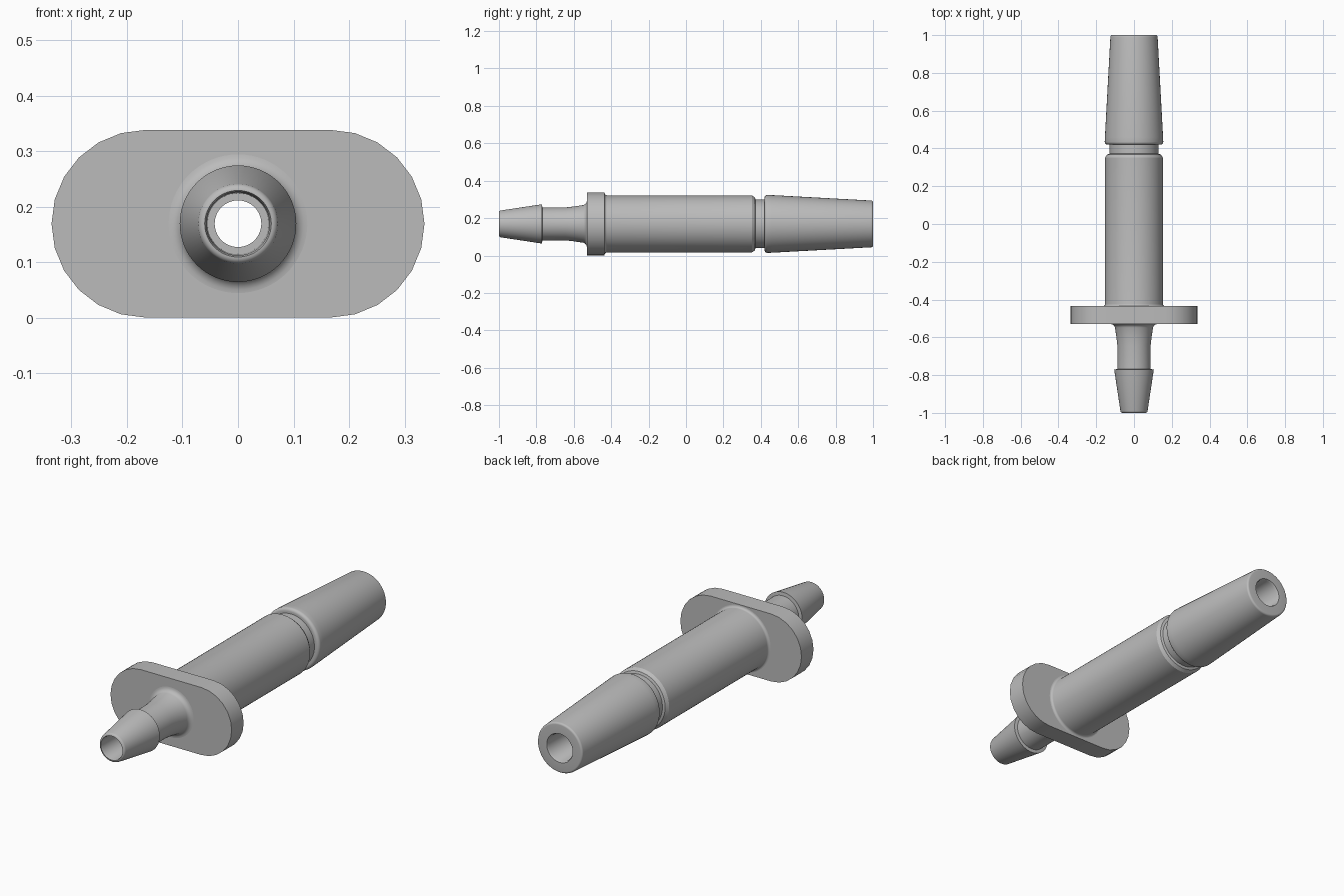
import bpy, bmesh
from math import sin, cos, pi, radians
from mathutils import Vector

if "Cube" in bpy.data.objects:
    bpy.data.objects.remove(bpy.data.objects["Cube"], do_unlink=True)

AXIS_Z = 0.169
grey = bpy.data.materials.new("plain_grey")
grey.use_nodes = True
grey.diffuse_color = (0.5, 0.5, 0.5, 1)
grey.node_tree.nodes["Principled BSDF"].inputs["Base Color"].default_value = (0.5, 0.5, 0.5, 1)


def finish(name, bm, angle):
    bmesh.ops.recalc_face_normals(bm, faces=bm.faces)
    mesh = bpy.data.meshes.new(name)
    bm.to_mesh(mesh)
    bm.free()
    mesh.materials.append(grey)
    obj = bpy.data.objects.new(name, mesh)
    obj.location.z = AXIS_Z
    bpy.context.collection.objects.link(obj)
    bpy.ops.object.select_all(action='DESELECT')
    obj.select_set(True)
    bpy.context.view_layer.objects.active = obj
    bpy.ops.object.shade_smooth_by_angle(angle=radians(angle))
    return obj


def skin(bm, rings):
    # Join a closed loop of rings with quads
    n = len(rings[0])
    for a, b in zip(rings, rings[1:] + rings[:1]):
        for i in range(n):
            j = (i + 1) % n
            bm.faces.new((a[i], a[j], b[j], b[i]))


def fillet(y, r, radius, start, end, steps=5):
    # Arc of (y, r) profile points around a centre
    return [(y + radius * cos(radians(start + (end - start) * k / steps)),
             r + radius * sin(radians(start + (end - start) * k / steps)))
            for k in range(steps + 1)]


# Hollow tube: barbed tip, flared neck, body, groove, tapered end, then the bore
profile = fillet(-0.988, 0.06, 0.012, 180, 100)
profile += [(-0.77, 0.105), (-0.768, 0.088), (-0.645, 0.088), (-0.6, 0.093)]
profile += fillet(-0.555, 0.125, 0.025, 285, 360)
profile += [(-0.51, 0.125), (-0.46, 0.14), (-0.435, 0.165)]
profile += fillet(-0.423, 0.165, 0.012, 180, 270)
profile += [(0.352, 0.153), (0.368, 0.142), (0.372, 0.13), (0.42, 0.13)]
profile += fillet(0.435, 0.14, 0.015, 180, 90)
profile += [(0.46, 0.154)]
profile += fillet(0.99, 0.115, 0.01, 87, 0)
profile += [(1.0, 0.072), (0.99, 0.067), (0.3, 0.06), (0.3, 0.042),
            (-0.6, 0.042), (-0.6, 0.055), (-0.99, 0.057)]

SEGMENTS = 64
bm = bmesh.new()
rings = [[bm.verts.new((r * cos(2 * pi * i / SEGMENTS), y, r * sin(2 * pi * i / SEGMENTS)))
          for i in range(SEGMENTS)] for y, r in profile]
skin(bm, rings)
finish("barbed_tube", bm, 30)

# Rounded oblong flange with a hole hidden in the tube wall
outline = []
for side in (1, -1):
    for k in range(13):
        a = -pi / 2 + pi * k / 12
        outline.append(Vector((side * (0.167 + 0.169 * cos(a)), 0, side * 0.169 * sin(a))))
hole = [p.normalized() * 0.09 for p in outline]
bm = bmesh.new()
rings = [[bm.verts.new((p.x, y, p.z)) for p in loop]
         for loop, y in ((outline, -0.53), (outline, -0.435), (hole, -0.435), (hole, -0.53))]
skin(bm, rings)
finish("flange", bm, 30)
